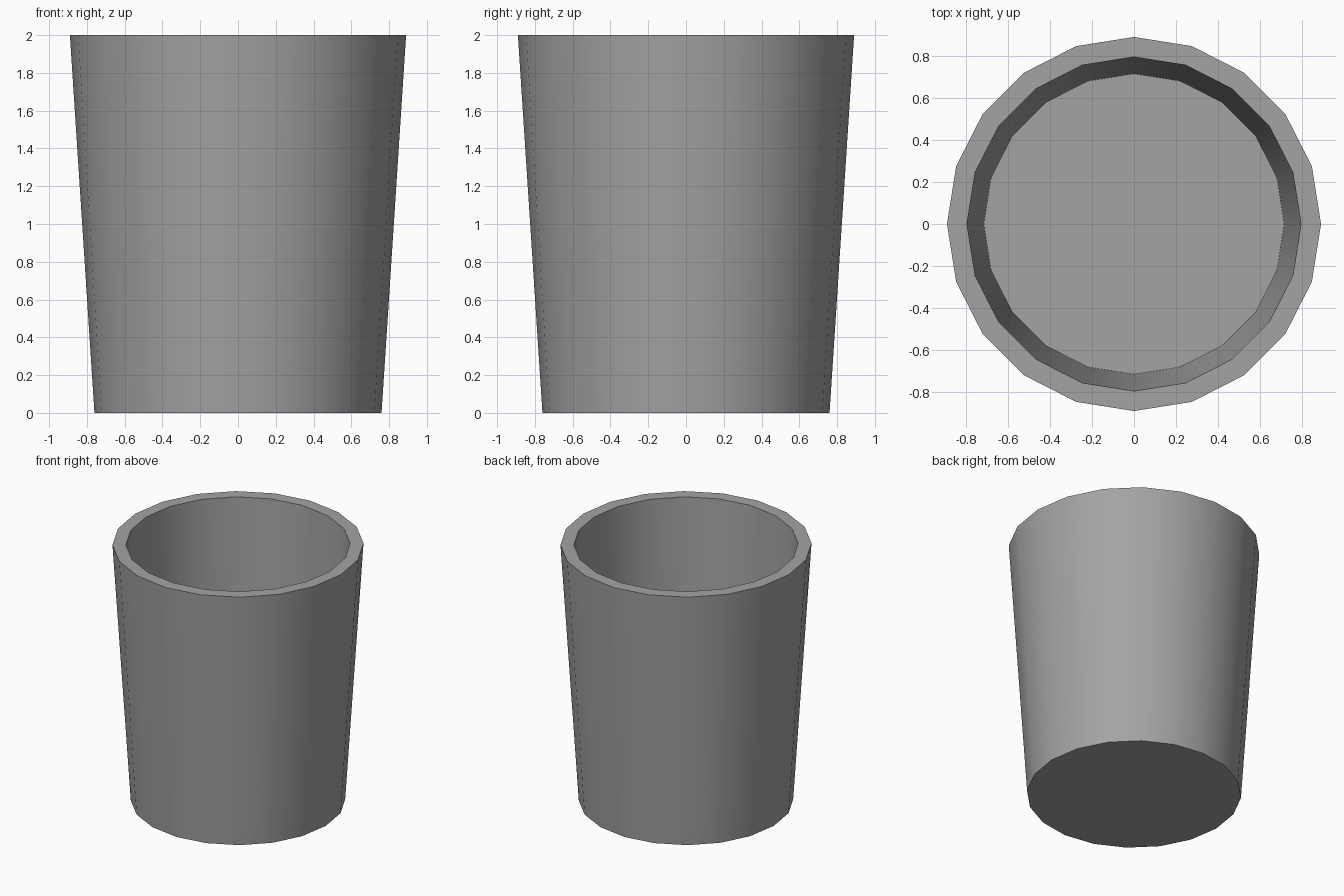
import bpy, bmesh, math

if "Cube" in bpy.data.objects:
    bpy.data.objects.remove(bpy.data.objects["Cube"])

SIDES = 20
# Profile (radius, height): outer base, outer rim, inner rim, inner floor
PROFILE = [(0.76, 0.0), (0.89, 2.0), (0.795, 2.0), (0.715, 0.1)]

bm = bmesh.new()

# One ring of vertices per profile point
rings = []
for r, z in PROFILE:
    rings.append([bm.verts.new((r * math.cos(math.tau * i / SIDES),
                                r * math.sin(math.tau * i / SIDES), z))
                  for i in range(SIDES)])

# Outer wall, rim and inner wall
for a, b in zip(rings, rings[1:]):
    for i in range(SIDES):
        j = (i + 1) % SIDES
        bm.faces.new((a[i], a[j], b[j], b[i]))

# Underside and inner floor
bm.faces.new(list(reversed(rings[0])))
bm.faces.new(rings[-1])
bmesh.ops.recalc_face_normals(bm, faces=bm.faces[:])

mesh = bpy.data.meshes.new("cup")
bm.to_mesh(mesh)
bm.free()
cup = bpy.data.objects.new("cup", mesh)
bpy.context.collection.objects.link(cup)

# Dark grey finish
grey = bpy.data.materials.new("dark_grey")
grey.diffuse_color = (0.37, 0.37, 0.37, 1.0)
grey.use_nodes = True
grey.node_tree.nodes["Principled BSDF"].inputs["Base Color"].default_value = grey.diffuse_color
mesh.materials.append(grey)

# Smooth walls with crisp rim and base
bpy.context.view_layer.objects.active = cup
cup.select_set(True)
bpy.ops.object.shade_smooth_by_angle(angle=math.radians(30))
